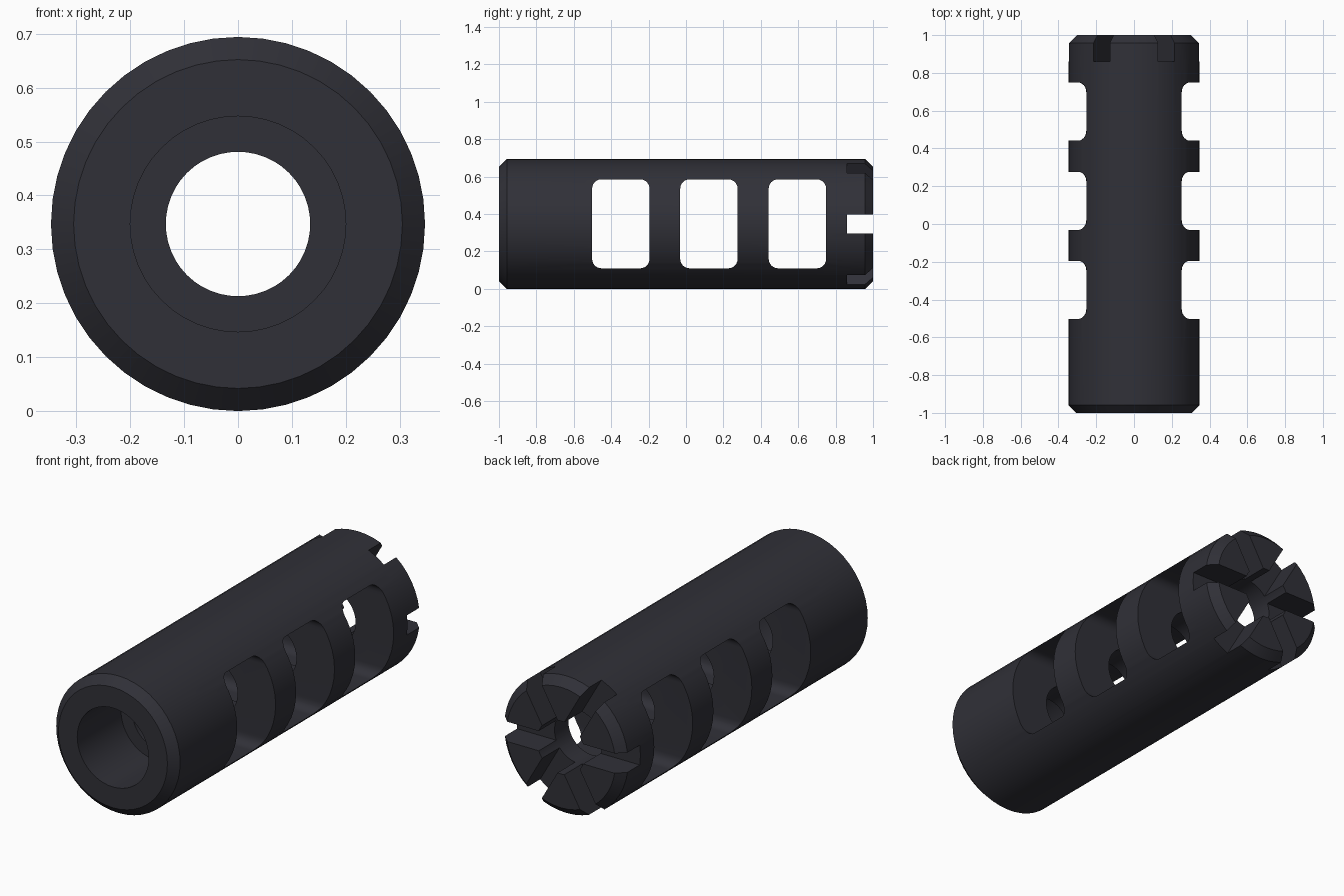
import bpy, bmesh, math
from mathutils import Matrix, Vector

if "Cube" in bpy.data.objects:
    bpy.data.objects.remove(bpy.data.objects["Cube"])

R = 0.347          # outer radius, also the axis height
STEEL = bpy.data.materials.new("dark_steel")
STEEL.diffuse_color = (0.030, 0.030, 0.039, 1)
STEEL.use_nodes = True
STEEL.node_tree.nodes["Principled BSDF"].inputs["Base Color"].default_value = STEEL.diffuse_color


def make_object(name, bm):
    bmesh.ops.recalc_face_normals(bm, faces=bm.faces)
    mesh = bpy.data.meshes.new(name)
    bm.to_mesh(mesh)
    bm.free()
    mesh.materials.append(STEEL)
    obj = bpy.data.objects.new(name, mesh)
    bpy.context.collection.objects.link(obj)
    return obj


def ring(bm, y, r, sides):
    return [bm.verts.new((r * math.sin(2 * math.pi * i / sides), y,
                          R + r * math.cos(2 * math.pi * i / sides)))
            for i in range(sides)]


def lathe(name, profile, sides):
    """Closed loop of (y, radius) points revolved around the long axis."""
    bm = bmesh.new()
    rings = [ring(bm, y, r, sides) for y, r in profile]
    for a, b in zip(rings, rings[1:] + rings[:1]):
        for i in range(sides):
            j = (i + 1) % sides
            bm.faces.new((a[i], a[j], b[j], b[i]))
    return make_object(name, bm)


def port_cutter(y0, y1, z0=0.11, z1=0.586, rad=0.05, steps=6):
    """Rounded rectangle prism running across x."""
    bm = bmesh.new()
    corners = [(y1 - rad, z1 - rad), (y0 + rad, z1 - rad),
               (y0 + rad, z0 + rad), (y1 - rad, z0 + rad)]
    outline = []
    for k, (cy, cz) in enumerate(corners):
        for s in range(steps + 1):
            a = math.pi / 2 * (k + s / steps)
            outline.append((cy + rad * math.cos(a), cz + rad * math.sin(a)))
    left, right = ([bm.verts.new((x, y, z)) for y, z in outline] for x in (-0.5, 0.5))
    bm.faces.new(left)
    bm.faces.new(right)
    n = len(outline)
    for i in range(n):
        bm.faces.new((left[i], left[(i + 1) % n], right[(i + 1) % n], right[i]))
    return make_object("port_cutter", bm)


def slot_cutter(angle):
    """Box through the full diameter of the back end."""
    bm = bmesh.new()
    bmesh.ops.create_cube(bm, size=1)
    bmesh.ops.scale(bm, vec=Vector((1.0, 0.28, 0.10)), verts=bm.verts)
    bmesh.ops.transform(bm, verts=bm.verts,
                        matrix=Matrix.Translation((0, 1.0, R)) @ Matrix.Rotation(angle, 4, 'Y'))
    return make_object("slot_cutter", bm)


# chamfered tube with a wide mounting recess at the front and a narrow bore
body = lathe("muzzle_brake_body", [
    (-1, 0.305), (-0.958, R), (0.958, R), (1, 0.305),
    (1, 0.134), (-0.65, 0.134), (-0.65, 0.2), (-1, 0.2)], 48)

# three side ports and six crown slots
cutters = [port_cutter(y, y + 0.307) for y in (-0.502, -0.031, 0.442)]
cutters += [slot_cutter(math.radians(a)) for a in (0, 60, 120)]
bpy.context.view_layer.objects.active = body
body.select_set(True)
for c in cutters:
    mod = body.modifiers.new("cut", 'BOOLEAN')
    mod.operation = 'DIFFERENCE'
    mod.solver = 'EXACT'
    mod.object = c
    bpy.ops.object.modifier_apply(modifier=mod.name)
    bpy.data.objects.remove(c)

bpy.ops.object.shade_smooth_by_angle(angle=math.radians(30))
